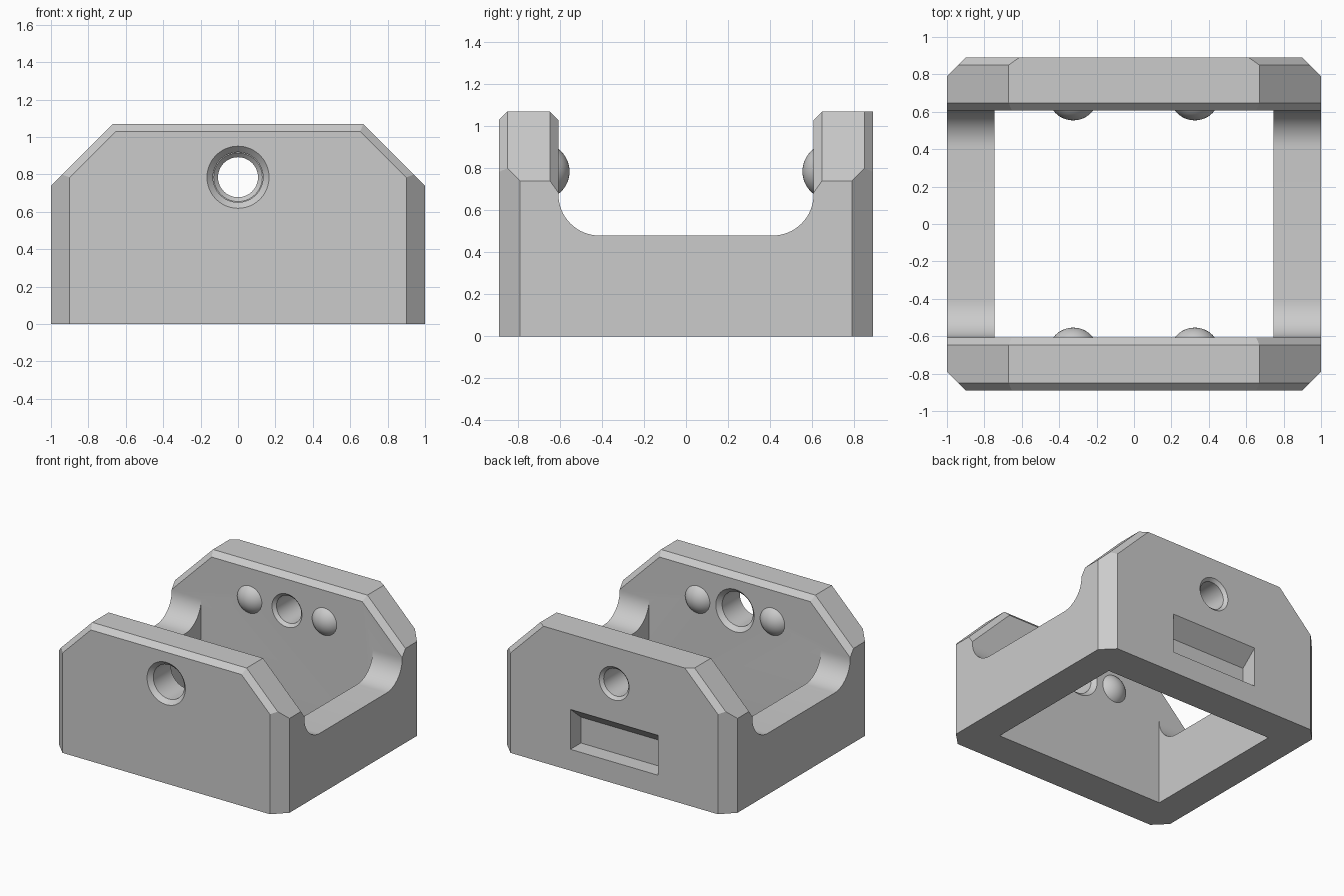
import bpy, bmesh, math
from mathutils import Vector

if "Cube" in bpy.data.objects:
    bpy.data.objects.remove(bpy.data.objects["Cube"], do_unlink=True)

INNER, OUTER, TOP = 0.607, 0.89, 1.07      # wall faces and height
SIDE_IN = 0.745                            # inner face of side rails
HOLE_Z = 0.785
CH = 0.04                                  # small edge chamfer

grey = bpy.data.materials.new("plain_grey")
grey.use_nodes = True
grey.diffuse_color = (0.6, 0.6, 0.6, 1)
grey.node_tree.nodes["Principled BSDF"].inputs["Base Color"].default_value = (0.6, 0.6, 0.6, 1)


def make(name, bm):
    bmesh.ops.recalc_face_normals(bm, faces=bm.faces)
    me = bpy.data.meshes.new(name)
    bm.to_mesh(me)
    bm.free()
    me.materials.append(grey)
    ob = bpy.data.objects.new(name, me)
    bpy.context.collection.objects.link(ob)
    return ob


def activate(ob):
    bpy.ops.object.select_all(action='DESELECT')
    ob.select_set(True)
    bpy.context.view_layer.objects.active = ob


def boolean(ob, other, op):
    """Apply a boolean and discard the helper."""
    activate(ob)
    mod = ob.modifiers.new(op, 'BOOLEAN')
    mod.object, mod.operation, mod.solver = other, op, 'EXACT'
    bpy.ops.object.modifier_apply(modifier=mod.name)
    bpy.data.objects.remove(other, do_unlink=True)


def slice_off(bm, point, normal):
    """Cut a convex solid by a plane and cap it."""
    res = bmesh.ops.bisect_plane(bm, geom=bm.verts[:] + bm.edges[:] + bm.faces[:],
                                 plane_co=point, plane_no=Vector(normal).normalized(),
                                 clear_outer=True)
    edges = [e for e in res["geom_cut"] if isinstance(e, bmesh.types.BMEdge)]
    bmesh.ops.holes_fill(bm, edges=edges, sides=0)


def extrude_x(name, profile, x0, x1):
    """Prism along x from a (y, z) outline."""
    bm = bmesh.new()
    face = bm.faces.new([bm.verts.new((x0, y, z)) for y, z in profile])
    res = bmesh.ops.extrude_face_region(bm, geom=[face])
    moved = [v for v in res["geom"] if isinstance(v, bmesh.types.BMVert)]
    bmesh.ops.translate(bm, verts=moved, vec=(x1 - x0, 0, 0))
    return make(name, bm)


def wall(name, s, top_chamfer):
    bm = bmesh.new()
    bmesh.ops.create_cube(bm, size=1)
    for v in bm.verts:
        v.co = (v.co.x * 2, s * (INNER if v.co.y < 0 else OUTER), TOP if v.co.z > 0 else 0)
    for d in (1, -1):
        slice_off(bm, (d, s * 0.79, 0), (d, s, 0))              # corner
        slice_off(bm, (d, 0, 0.74), (d, 0, 1))                  # shoulder
        for y, n in ((OUTER - CH, s), (INNER + CH, -s)):        # shoulder chamfers
            slice_off(bm, (d, s * y, 0.74), (d, n * math.sqrt(2), 1))
    slice_off(bm, (0, s * (INNER + CH), TOP), (0, -s, 1))
    if top_chamfer:
        slice_off(bm, (0, s * (OUTER - CH), TOP), (0, s, 1))
    return make(name, bm)


def bore(ob, s, r, rim):
    """Through hole with a countersink on both faces."""
    d = rim - r
    e = 0.05
    stations = [(INNER - e, rim + e), (INNER + d, r), (OUTER - d, r), (OUTER + e, rim + e)]
    bm = bmesh.new()
    n, rings = 64, []
    for y, rad in stations:
        rings.append([bm.verts.new((rad * math.cos(a), s * y, HOLE_Z + rad * math.sin(a)))
                      for a in (2 * math.pi * i / n for i in range(n))])
    for a, b in zip(rings, rings[1:]):
        for i in range(n):
            bm.faces.new((a[i], a[(i + 1) % n], b[(i + 1) % n], b[i]))
    bm.faces.new(rings[0])
    bm.faces.new(rings[-1])
    boolean(ob, make("bore_cutter", bm), 'DIFFERENCE')


# End walls, joined by two side rails with a filleted channel
frame = wall("frame", -1, True)
back = wall("back_wall", 1, False)
R = 0.195
arc = [(INNER - R + R * math.cos(a), 0.675 - R * math.sin(a))
       for a in (math.pi / 2 * i / 16 for i in range(17))]
half = [(0.7, 0), (0.7, 0.675)] + arc
outline = half + [(-y, z) for y, z in reversed(half)]
boolean(frame, back, 'UNION')
for d in (1, -1):
    boolean(frame, extrude_x("side_rail", outline, d * SIDE_IN, d), 'UNION')

# Wide front bore, narrower back bore
bore(frame, -1, 0.134, 0.166)
bore(frame, 1, 0.107, 0.13)

# Back pocket with a sloping roof
deep = OUTER - 0.13
pocket = [(deep, 0.167), (OUTER + 0.13, 0.167), (OUTER + 0.13, 0.59), (deep, 0.37)]
boolean(frame, extrude_x("pocket_cutter", pocket, -0.38, 0.38), 'DIFFERENCE')

# Merge coplanar faces
bm = bmesh.new()
bm.from_mesh(frame.data)
bmesh.ops.remove_doubles(bm, verts=bm.verts, dist=0.0001)
bmesh.ops.dissolve_limit(bm, angle_limit=math.radians(0.5), verts=bm.verts, edges=bm.edges)
bm.to_mesh(frame.data)
bm.free()
activate(frame)
bpy.ops.object.shade_smooth_by_angle(angle=math.radians(20))

# Rounded locating bumps on the inner wall faces
for side, s in (("front", -1), ("back", 1)):
    for hand, d in (("left", 1), ("right", -1)):
        bm = bmesh.new()
        bmesh.ops.create_uvsphere(bm, u_segments=48, v_segments=24, radius=0.1345)
        bmesh.ops.translate(bm, verts=bm.verts, vec=(d * 0.325, s * (INNER + 0.0815), HOLE_Z))
        activate(make(f"{side}_{hand}_bump", bm))
        bpy.ops.object.shade_smooth()
